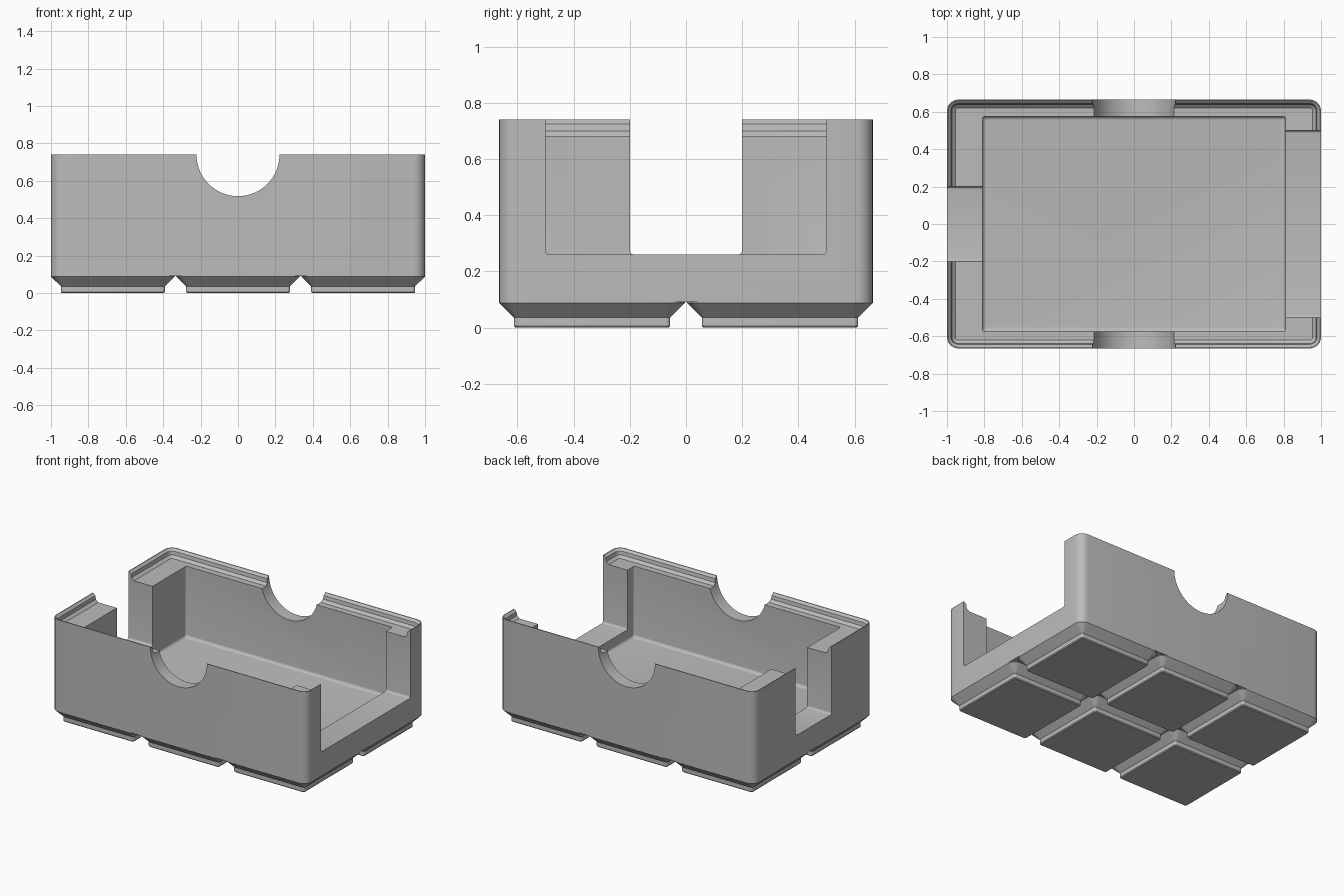
import bpy, bmesh, math
from mathutils import Matrix

cube = bpy.data.objects.get("Cube")
if cube:
    bpy.data.objects.remove(cube, do_unlink=True)

grey = bpy.data.materials.new("light_grey")
grey.use_nodes = True
colour = (0.5, 0.5, 0.5, 1)
grey.diffuse_color = colour
grey.node_tree.nodes["Principled BSDF"].inputs["Base Color"].default_value = colour

HX, HY, TOP = 1.0, 0.665, 0.74
SHELF = 0.26


def rounded_rect(hx, hy, r, steps=6):
    """Outline points of a rounded rectangle, counter-clockwise."""
    pts = []
    for corner, (sx, sy) in enumerate([(1, 1), (-1, 1), (-1, -1), (1, -1)]):
        for i in range(steps + 1):
            a = math.pi / 2 * (corner + i / steps)
            pts.append((sx * (hx - r) + r * math.cos(a),
                        sy * (hy - r) + r * math.sin(a)))
    return pts


def loft(bm, rings, cx=0, cy=0):
    """Closed solid through rings of (half_x, half_y, radius, z)."""
    loops = [[bm.verts.new((x + cx, y + cy, z)) for x, y in rounded_rect(hx, hy, r)]
             for hx, hy, r, z in rings]
    n = len(loops[0])
    for a, b in zip(loops, loops[1:]):
        for i in range(n):
            j = (i + 1) % n
            bm.faces.new((a[i], a[j], b[j], b[i]))
    bm.faces.new(loops[0][::-1])
    bm.faces.new(loops[-1])


def finish(bm, name):
    bmesh.ops.recalc_face_normals(bm, faces=bm.faces)
    mesh = bpy.data.meshes.new(name)
    bm.to_mesh(mesh)
    bm.free()
    mesh.materials.append(grey)
    ob = bpy.data.objects.new(name, mesh)
    bpy.context.collection.objects.link(ob)
    return ob


def activate(ob):
    bpy.ops.object.select_all(action="DESELECT")
    ob.select_set(True)
    bpy.context.view_layer.objects.active = ob


def cut(ob, cutter):
    cutter.hide_render = True
    mod = ob.modifiers.new("cut", "BOOLEAN")
    mod.operation, mod.solver, mod.object = "DIFFERENCE", "EXACT", cutter
    activate(ob)
    bpy.ops.object.modifier_apply(modifier=mod.name)
    bpy.data.objects.remove(cutter, do_unlink=True)


# Tray body: outer wall, stepped stacking lip, ledge, cavity and filleted floor
FLOOR, FILLET, CX, CY = 0.18, 0.02, 0.81, 0.575
rings = [(HX, HY, 0.06, 0.092), (HX, HY, 0.06, TOP)]
for inset, z in [(0.006, TOP), (0.022, 0.725), (0.026, 0.70), (0.045, 0.683)]:
    rings.append((HX - inset, HY - inset, 0.06 - inset, z))
rings.append((CX, CY, 0.014, 0.683))
for i in range(6):
    a = math.pi / 2 * i / 5
    d = FILLET * (1 - math.cos(a))
    rings.append((CX - d, CY - d, 0.014, FLOOR + FILLET * (1 - math.sin(a))))
bm = bmesh.new()
loft(bm, rings)
body = finish(bm, "tray_body")


# End openings: wide on the +x wall, narrow on the -x wall
def opening(side, half_width):
    bm = bmesh.new()
    bmesh.ops.create_cube(bm, size=1, matrix=Matrix.Translation((side * 0.95, 0, SHELF + 0.5))
                          @ Matrix.Diagonal((0.5, 2 * half_width, 1, 1)))
    low = [e for e in bm.edges if all(v.co.z < SHELF + 0.1 for v in e.verts)
           and abs(e.verts[0].co.y - e.verts[1].co.y) < 0.01]
    bmesh.ops.bevel(bm, geom=low, offset=0.015, segments=4, profile=0.5, affect="EDGES")
    return finish(bm, "opening_cutter")


cut(body, opening(1, 0.5))
cut(body, opening(-1, 0.2))

# Half-round finger notches through both long walls
bm = bmesh.new()
bmesh.ops.create_cone(bm, cap_ends=True, segments=64, radius1=0.222, radius2=0.222, depth=2,
                      matrix=Matrix.Translation((0, 0, TOP)) @ Matrix.Rotation(math.pi / 2, 4, "X"))
cut(body, finish(bm, "notch_cutter"))

# Six chamfered feet in a three by two grid
PITCH, HALF, IN = 0.6693, 0.3307, 0.053
foot = [(HALF - IN - 0.005, 0.01, 0), (HALF - IN, 0.014, 0.006), (HALF - IN, 0.014, 0.036),
        (HALF, 0.06, 0.088), (HALF, 0.06, 0.092)]
bm = bmesh.new()
for col in (-1, 0, 1):
    for row in (-0.5, 0.5):
        loft(bm, [(h, h, r, z) for h, r, z in foot], col * PITCH, row * PITCH)
feet = finish(bm, "base_feet")

for ob in (body, feet):
    activate(ob)
    bpy.ops.object.shade_smooth_by_angle(angle=math.radians(30))
